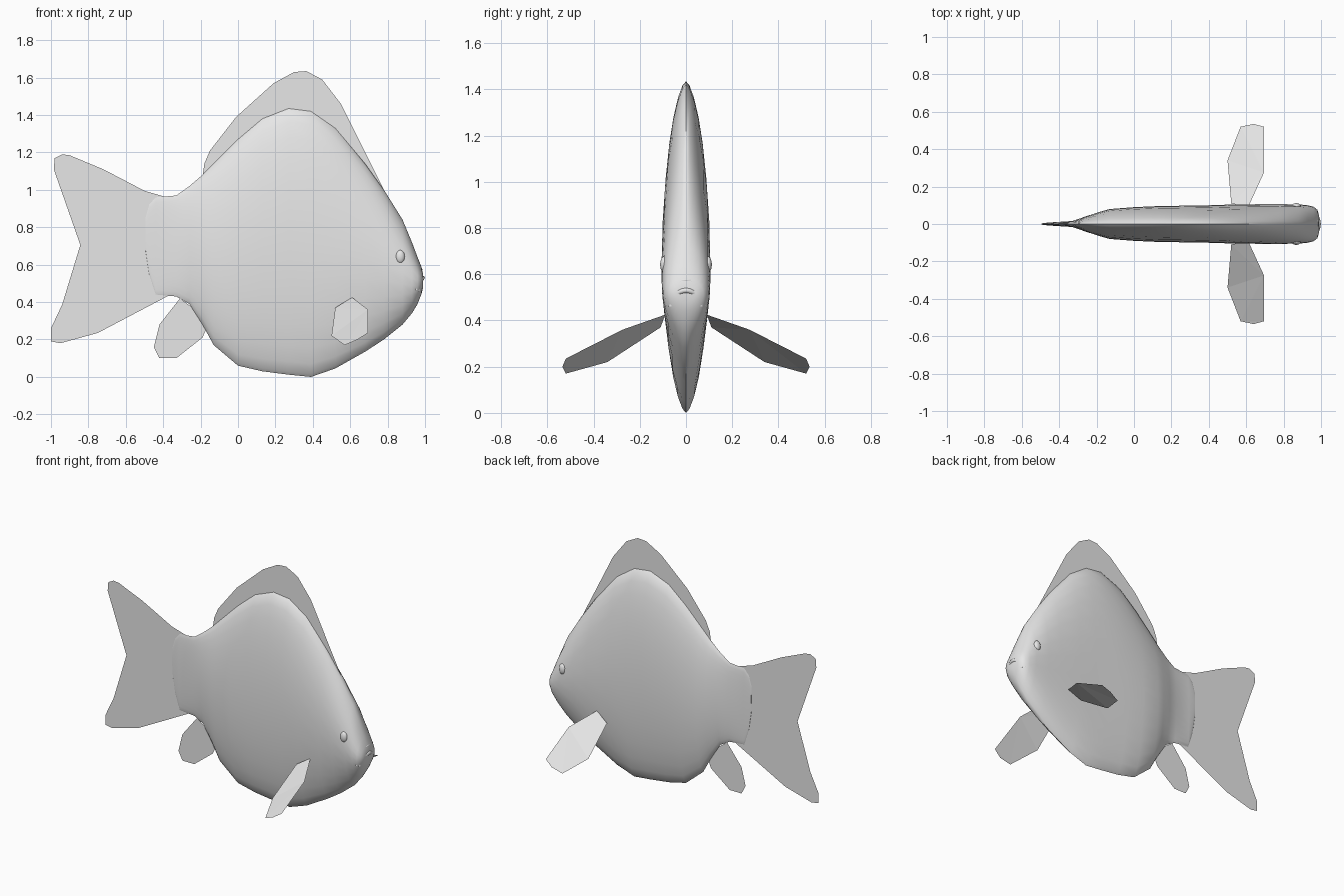
import bpy
import bmesh
from math import sin, cos, pi, radians

default = bpy.data.objects.get("Cube")
if default:
    bpy.data.objects.remove(default, do_unlink=True)

grey = bpy.data.materials.new("light grey")
grey.use_nodes = True
grey.diffuse_color = (0.8, 0.8, 0.8, 1)
grey.node_tree.nodes["Principled BSDF"].inputs["Base Color"].default_value = (0.8, 0.8, 0.8, 1)


def finish(name, bm):
    """Turn a bmesh into a named, coloured object."""
    bmesh.ops.recalc_face_normals(bm, faces=bm.faces[:])
    mesh = bpy.data.meshes.new(name)
    bm.to_mesh(mesh)
    bm.free()
    mesh.materials.append(grey)
    obj = bpy.data.objects.new(name, mesh)
    bpy.context.collection.objects.link(obj)
    return obj


def smooth(obj, angle=50):
    bpy.ops.object.select_all(action='DESELECT')
    obj.select_set(True)
    bpy.context.view_layer.objects.active = obj
    bpy.ops.object.shade_smooth_by_angle(angle=radians(angle))


def loft(name, rings):
    """Skin a row of closed rings and cap both ends."""
    bm = bmesh.new()
    loops = [[bm.verts.new(p) for p in ring] for ring in rings]
    count = len(loops[0])
    for a, b in zip(loops, loops[1:]):
        for i in range(count):
            j = (i + 1) % count
            bm.faces.new((a[i], a[j], b[j], b[i]))
    bm.faces.new(loops[0])
    bm.faces.new(loops[-1])
    obj = finish(name, bm)
    smooth(obj)
    return obj


def sheet(name, points):
    """Single flat fin outline."""
    bm = bmesh.new()
    bm.faces.new([bm.verts.new(p) for p in points])
    bmesh.ops.triangulate(bm, faces=bm.faces[:])
    return finish(name, bm)


def section(x, top, bottom, width, sides=28):
    """Upright lens-shaped cross-section of the body."""
    mid, half = (top + bottom) / 2, (top - bottom) / 2
    ring = []
    for i in range(sides):
        a = 2 * pi * i / sides
        c = cos(a)
        side = 1 if c > 0 else -1
        ring.append((x, side * width * abs(c) ** 1.25, mid + half * sin(a)))
    return ring


# Body: x, top, bottom, half width
stations = [
    (-.495, .85, .68, .003), (-.475, .92, .55, .006), (-.44, .96, .44, .009),
    (-.33, .97, .43, .016), (-.26, 1.02, .39, .04), (-.19, 1.08, .28, .063),
    (-.13, 1.14, .17, .08), (0, 1.27, .06, .09), (.13, 1.38, .03, .096),
    (.27, 1.435, .012, .098), (.39, 1.42, 0, .1), (.52, 1.33, .045, .104),
    (.68, 1.14, .135, .106), (.78, 1, .2, .106), (.88, .84, .28, .105),
    (.93, .72, .34, .1), (.96, .64, .39, .092), (.98, .59, .44, .076),
    (.99, .55, .48, .045),
]
loft("body", [section(*s) for s in stations])

# Upright fins in the middle plane
fins = {
    "dorsal_fin": [(-.19, 1.07), (-.18, 1.14), (-.15, 1.21), (-.01, 1.39), (.19, 1.57),
                   (.3, 1.63), (.365, 1.635), (.45, 1.59), (.55, 1.46), (.67, 1.22),
                   (.8, .96), (.3, 1.2)],
    "tail_fin": [(-.38, .96), (-.5, .995), (-.72, 1.11), (-.9, 1.185), (-.94, 1.19),
                 (-.98, 1.17), (-.985, 1.11), (-.82, .64), (-1, .26), (-1, .19),
                 (-.95, .18), (-.75, .235), (-.37, .435)],
    "anal_fin": [(-.31, .42), (-.42, .28), (-.45, .16), (-.42, .1), (-.33, .1),
                 (-.19, .21), (-.15, .3)],
}
for name, outline in fins.items():
    sheet(name, [(x, 0, z) for x, z in outline])

# Paired side fins, sloping down and outwards
pectoral = [(.5, .34, .22), (.57, .52, .17), (.64, .535, .2), (.695, .52, .235),
            (.695, .275, .36), (.61, .09, .425), (.52, .11, .37)]
for side, label in ((1, "left"), (-1, "right")):
    sheet(label + "_pectoral_fin", [(x, side * y, z) for x, y, z in pectoral])

    # Eyes
    bm = bmesh.new()
    bmesh.ops.create_uvsphere(bm, u_segments=16, v_segments=10, radius=1)
    for v in bm.verts:
        v.co = (.867 + v.co.x * .025, side * .094 + v.co.y * .018, .642 + v.co.z * .036)
    smooth(finish(label + "_eye", bm))


def lip(name, radius, height, base, front, thick):
    """Arched tube wrapped around the snout."""
    rings = []
    for i in range(15):
        a = pi * i / 14
        y, z = radius * cos(a), base + height * sin(a)
        x = front - .025 * cos(a) ** 2
        ring = []
        for k in range(8):
            b = 2 * pi * k / 8
            r = thick * cos(b)
            ring.append((x + thick * sin(b), y + r * cos(a), z + r * sin(a)))
        rings.append(ring)
    loft(name, rings)


# Mouth
lip("upper_lip", .078, .11, .465, .977, .009)
lip("inner_lip", .064, .07, .46, .987, .012)
